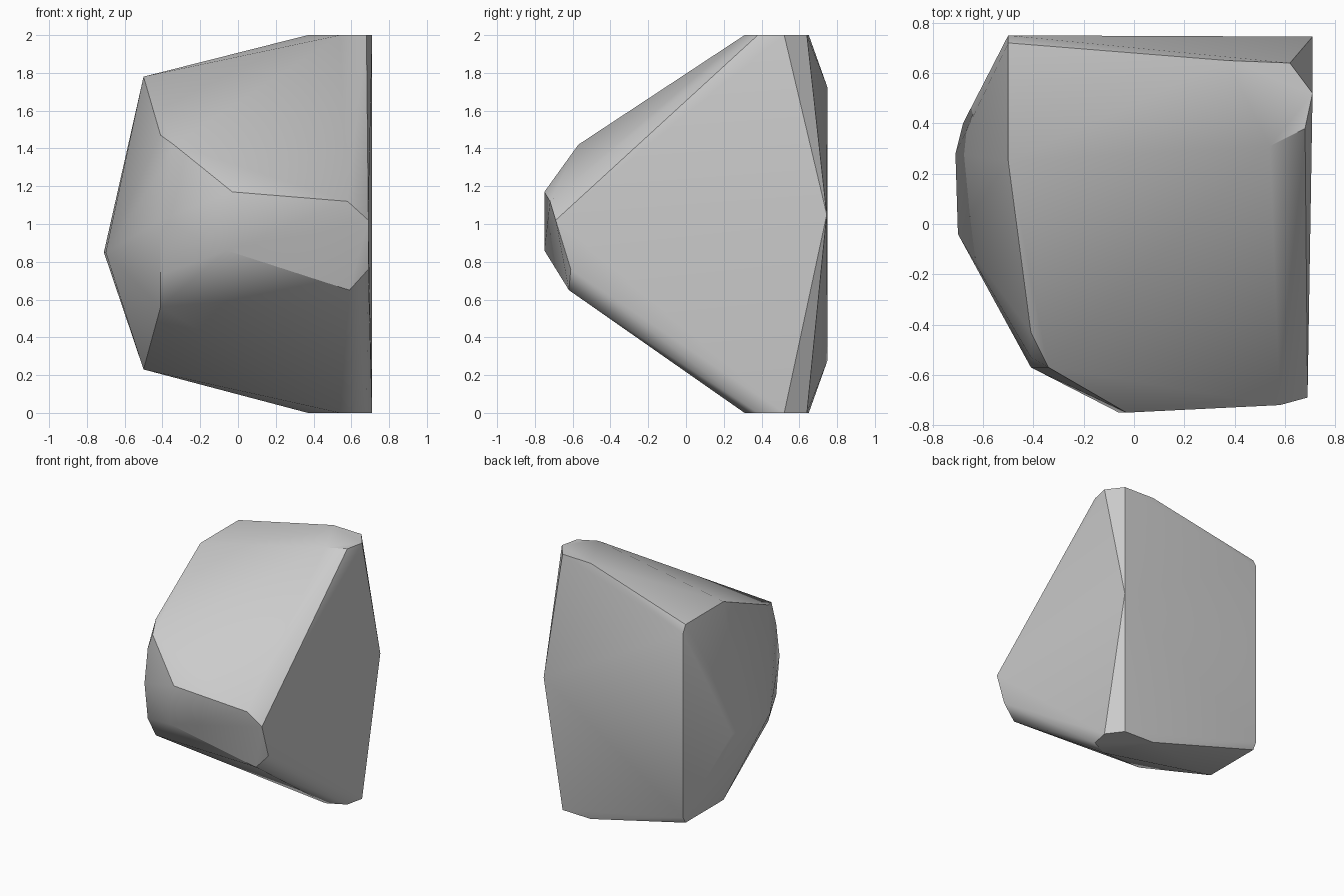
import bpy, bmesh, math

cube = bpy.data.objects.get("Cube")
if cube:
    bpy.data.objects.remove(cube, do_unlink=True)

# One stone grey material
stone = bpy.data.materials.new("stone_grey")
stone.use_nodes = True
GREY = (0.6, 0.6, 0.6, 1.0)
stone.diffuse_color = GREY
stone.node_tree.nodes["Principled BSDF"].inputs["Base Color"].default_value = GREY

# Flat cap outline, shared by the top (z = 2) and the bottom (z = 0)
cap = [(0.37, 0.65), (0.62, 0.64), (0.71, 0.52), (0.68, 0.38), (0.54, 0.31)]
points = [(x, y, z) for x, y in cap for z in (0, 2)]

# Narrow side: back corner and shoulders, upper and lower
for y, low, high in [(0.75, 0.28, 1.72), (0.72, 0.23, 1.78), (0.25, 0.23, 1.78)]:
    points += [(-0.5, y, low), (-0.5, y, high)]

# Ridge that sticks out on the narrow side
points += [(-0.68, 0.40, 0.85), (-0.71, 0.28, 0.85), (-0.70, -0.04, 0.85)]

# Curved front corner of the narrow side
points += [(-0.41, -0.43, 1.47), (-0.41, -0.53, 1.28), (-0.41, -0.57, 1.02),
           (-0.41, -0.53, 0.73), (-0.41, -0.43, 0.56), (-0.34, -0.57, 1.42)]

# Blunt nose along the front
points += [(-0.03, -0.75, 1.17), (-0.06, -0.75, 0.86), (0.58, -0.72, 1.12),
           (0.69, -0.69, 1.02), (0.69, -0.61, 0.76), (0.59, -0.62, 0.65)]

# Back corner of the broad flat side
points += [(0.71, 0.745, 1.05)]

# Wrap the corners in a convex skin
bm = bmesh.new()
for p in points:
    bm.verts.new(p)
hull = bmesh.ops.convex_hull(bm, input=bm.verts)
loose = [v for v in bm.verts if not v.link_faces]
bmesh.ops.delete(bm, geom=loose, context='VERTS')
bmesh.ops.dissolve_limit(bm, angle_limit=math.radians(1),
                         verts=bm.verts, edges=bm.edges)
bmesh.ops.recalc_face_normals(bm, faces=bm.faces)
mesh = bpy.data.meshes.new("rock")
bm.to_mesh(mesh)
bm.free()
mesh.materials.append(stone)
rock = bpy.data.objects.new("rock", mesh)
bpy.context.collection.objects.link(rock)

# Soft shading over shallow facets, crisp main edges
bpy.context.view_layer.objects.active = rock
rock.select_set(True)
bpy.ops.object.shade_smooth_by_angle(angle=math.radians(30))
